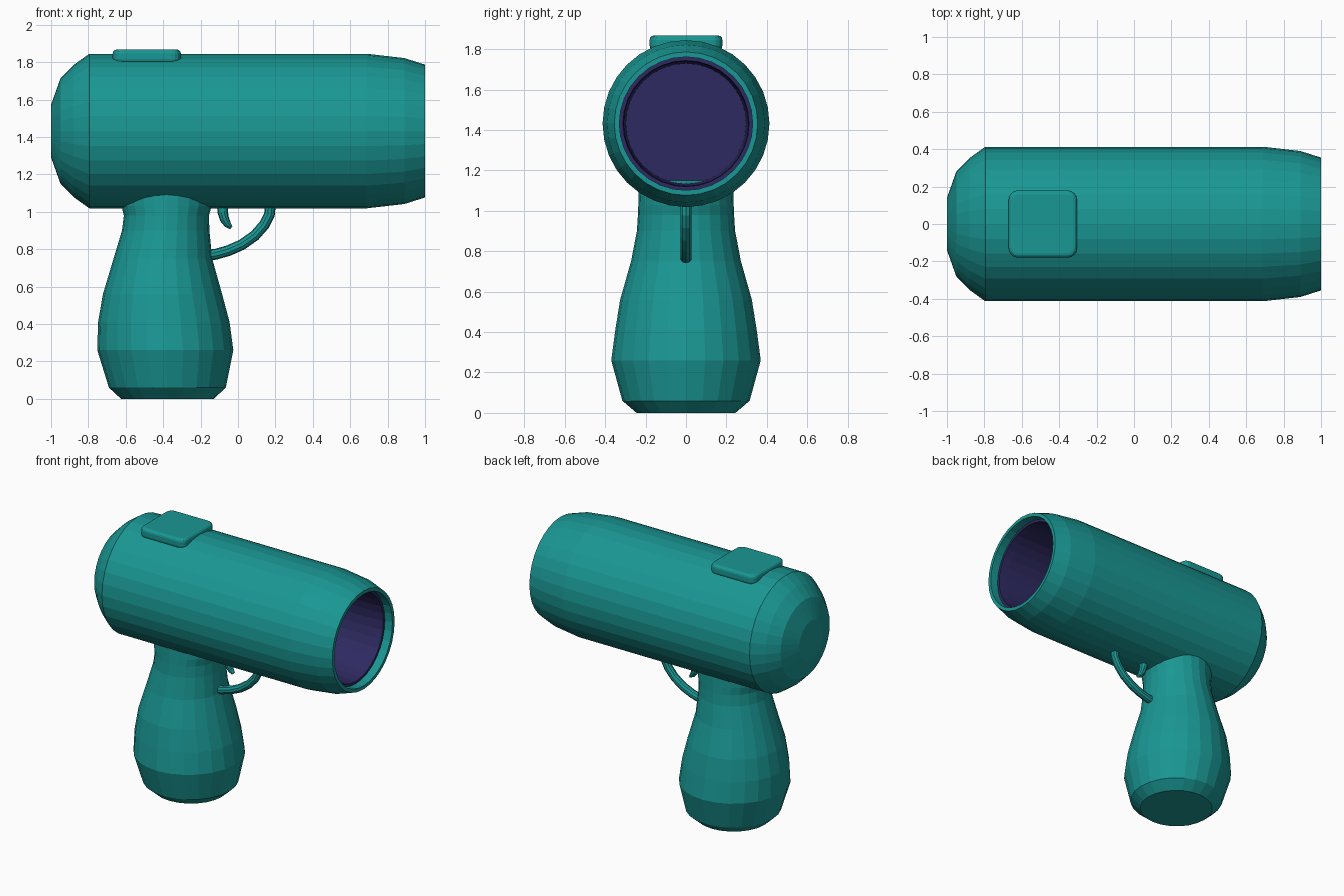
import bpy, bmesh, math
from mathutils import Vector

if "Cube" in bpy.data.objects:
    bpy.data.objects.remove(bpy.data.objects["Cube"])


def material(name, color):
    m = bpy.data.materials.new(name)
    m.diffuse_color = color
    m.use_nodes = True
    m.node_tree.nodes["Principled BSDF"].inputs["Base Color"].default_value = m.diffuse_color
    return m


TEAL = material("teal", (0.01, 0.31, 0.295, 1))
PURPLE = material("purple", (0.027, 0.023, 0.12, 1))


def ring(center, u, v, ru, rv, n):
    """Ellipse of n points spanned by directions u and v."""
    return [Vector(center) + u * ru * math.cos(2 * math.pi * i / n)
            + v * rv * math.sin(2 * math.pi * i / n) for i in range(n)]


def loft(name, rings, mat, cap_start=True, cap_end=True):
    """Skin a list of rings with quads."""
    bm = bmesh.new()
    loops = [[bm.verts.new(p) for p in r] for r in rings]
    n = len(loops[0])
    for a, b in zip(loops, loops[1:]):
        for i in range(n):
            j = (i + 1) % n
            bm.faces.new((a[i], a[j], b[j], b[i]))
    if cap_start:
        bm.faces.new(loops[0][::-1])
    if cap_end:
        bm.faces.new(loops[-1])
    return finish(name, bm, mat)


def finish(name, bm, mat):
    mesh = bpy.data.meshes.new(name)
    bm.to_mesh(mesh)
    bm.free()
    mesh.materials.append(mat)
    obj = bpy.data.objects.new(name, mesh)
    bpy.context.collection.objects.link(obj)
    return obj


X, Y, Z = Vector((1, 0, 0)), Vector((0, 1, 0)), Vector((0, 0, 1))
AXIS_Z = 1.432


def lathe_x(name, profile, mat, **caps):
    return loft(name, [ring((x, 0, AXIS_Z), Y, Z, r, r, 32) for x, r in profile], mat, **caps)


# Barrel shell with rounded back and open muzzle lip
lathe_x("barrel", [(-1, 0.14), (-0.95, 0.28), (-0.88, 0.352), (-0.795, 0.413),
                   (0.69, 0.413), (0.89, 0.39), (1.0, 0.355),
                   (1.0, 0.33), (0.94, 0.33)], TEAL, cap_end=False)

# Dark bore: lip ring, then a deep tube closed at its far end
bore = lathe_x("bore", [(0.94, 0.331), (0.94, 0.312), (0.88, 0.308), (-0.2, 0.297)],
               PURPLE, cap_start=False)

# Bulging grip: z, x min, x max, half depth
GRIP = [(0, -0.625, -0.13, 0.245), (0.06, -0.69, -0.065, 0.315),
        (0.26, -0.752, -0.025, 0.37), (0.41, -0.748, -0.045, 0.35),
        (0.56, -0.722, -0.085, 0.326), (0.75, -0.665, -0.138, 0.272),
        (0.9, -0.62, -0.153, 0.243), (0.98, -0.61, -0.155, 0.238),
        (1.03, -0.622, -0.142, 0.236), (1.15, -0.622, -0.142, 0.232)]
loft("grip", [ring(((a + b) / 2, 0, z), X, Y, (b - a) / 2, d, 24) for z, a, b, d in GRIP], TEAL)


def tube(name, path, mat, n=10):
    """Round bar in the xz plane; path points are x, z, radius in plane, radius in y."""
    rings = []
    for i, (x, z, r, ry) in enumerate(path):
        p, q = path[max(i - 1, 0)], path[min(i + 1, len(path) - 1)]
        t = Vector((q[0] - p[0], 0, q[1] - p[1])).normalized()
        rings.append(ring((x, 0, z), t.cross(Y), Y, r, ry, n))
    return loft(name, rings, mat)


# Trigger guard and trigger
tube("trigger_guard", [(x, z, 0.029, 0.029) for x, z in
                       [(-0.19, 0.765), (-0.12, 0.773), (-0.05, 0.793), (0.02, 0.824),
                        (0.09, 0.873), (0.14, 0.93), (0.168, 0.985), (0.174, 1.05)]], TEAL)
tube("trigger", [(-0.083, 1.05, 0.03, 0.028), (-0.082, 1.0, 0.028, 0.027),
                 (-0.072, 0.96, 0.025, 0.025), (-0.055, 0.932, 0.019, 0.021),
                 (-0.036, 0.915, 0.01, 0.014)], TEAL)

# Rounded pad on top of the barrel
bm = bmesh.new()
bmesh.ops.create_cube(bm, size=1)
for v in bm.verts:
    v.co = Vector((v.co.x * 0.365 - 0.4875, v.co.y * 0.36, v.co.z * 0.072 + 1.832))
upright = [e for e in bm.edges if abs(e.verts[0].co.z - e.verts[1].co.z) > 0.01]
bmesh.ops.bevel(bm, geom=upright, offset=0.05, segments=4, profile=0.5, affect='EDGES')
rim = [e for e in bm.edges if abs(e.verts[0].co.z - e.verts[1].co.z) < 0.001]
bmesh.ops.bevel(bm, geom=rim, offset=0.022, segments=3, profile=0.5, affect='EDGES')
finish("top_pad", bm, TEAL)

# Consistent outward normals on the closed parts
for o in bpy.context.collection.objects:
    b = bmesh.new()
    b.from_mesh(o.data)
    bmesh.ops.recalc_face_normals(b, faces=b.faces)
    if o == bore:
        # The bore is seen from inside
        far = min(b.faces, key=lambda f: f.calc_center_median().x)
        if far.normal.x < 0:
            bmesh.ops.reverse_faces(b, faces=b.faces)
    b.to_mesh(o.data)
    b.free()
